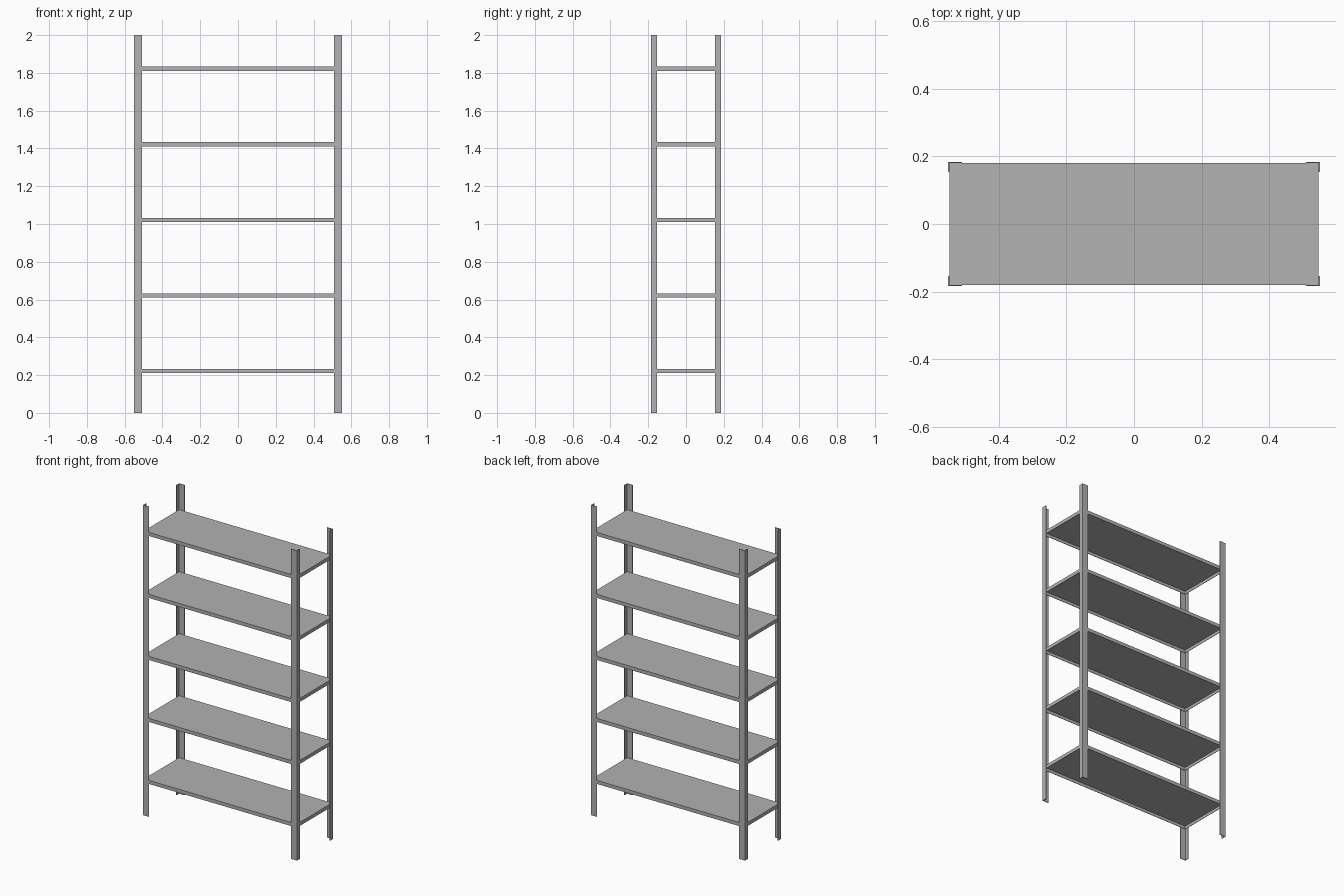
import bpy
import bmesh

cube = bpy.data.objects.get("Cube")
if cube:
    bpy.data.objects.remove(cube, do_unlink=True)

# Overall sizes
HALF_X, HALF_Y, HEIGHT = 0.55, 0.184, 2.0
SHEET = 0.004
FLANGE_X, FLANGE_Y = 0.042, 0.03
SHELF_X, SHELF_Y, SHELF_H = 0.546, 0.18, 0.023
SHELF_TOPS = [0.233 + 0.4 * i for i in range(5)]

steel = bpy.data.materials.new("grey steel")
steel.use_nodes = True
GREY = (0.445, 0.445, 0.445, 1)
steel.diffuse_color = GREY
steel.node_tree.nodes["Principled BSDF"].inputs["Base Color"].default_value = GREY


def add_object(name, bm):
    bmesh.ops.recalc_face_normals(bm, faces=bm.faces)
    mesh = bpy.data.meshes.new(name)
    bm.to_mesh(mesh)
    bm.free()
    mesh.materials.append(steel)
    obj = bpy.data.objects.new(name, mesh)
    bpy.context.collection.objects.link(obj)
    return obj


def angle_post(name, sx, sy):
    """L-section upright whose two flanges wrap an outer corner."""
    x0, y0 = HALF_X, HALF_Y
    x1, y1 = x0 - SHEET, y0 - SHEET
    x2, y2 = x0 - FLANGE_X, y0 - FLANGE_Y
    profile = [(x0, y0), (x2, y0), (x2, y1), (x1, y1), (x1, y2), (x0, y2)]
    bm = bmesh.new()
    base = bm.faces.new([bm.verts.new((sx * x, sy * y, 0)) for x, y in profile])
    grown = bmesh.ops.extrude_face_region(bm, geom=[base], use_keep_orig=True)
    top = [v for v in grown["geom"] if isinstance(v, bmesh.types.BMVert)]
    bmesh.ops.translate(bm, verts=top, vec=(0, 0, HEIGHT))
    add_object(name, bm)


def tray_shelf(name, top):
    """Folded sheet shelf: flat top, thin skirt, open underneath."""
    bm = bmesh.new()
    bmesh.ops.create_cube(bm, size=1)
    for v in bm.verts:
        v.co.x *= 2 * SHELF_X
        v.co.y *= 2 * SHELF_Y
        v.co.z = top if v.co.z > 0 else top - SHELF_H
    bottom = min(bm.faces, key=lambda f: f.calc_center_median().z)
    bmesh.ops.inset_region(bm, faces=[bottom], thickness=SHEET)
    # Push the inset underside up to hollow the tray
    hollow = bmesh.ops.extrude_face_region(bm, geom=[bottom])
    verts = [v for v in hollow["geom"] if isinstance(v, bmesh.types.BMVert)]
    bmesh.ops.translate(bm, verts=verts, vec=(0, 0, SHELF_H - SHEET))
    if bottom.is_valid:
        bmesh.ops.delete(bm, geom=[bottom], context="FACES_ONLY")
    add_object(name, bm)


# Four corner uprights
for depth, sy in (("front", -1), ("back", 1)):
    for side, sx in (("right", -1), ("left", 1)):
        angle_post(f"{depth}_{side}_post", sx, sy)

# Five shelves
for number, top in enumerate(SHELF_TOPS, 1):
    tray_shelf(f"shelf_{number}", top)
